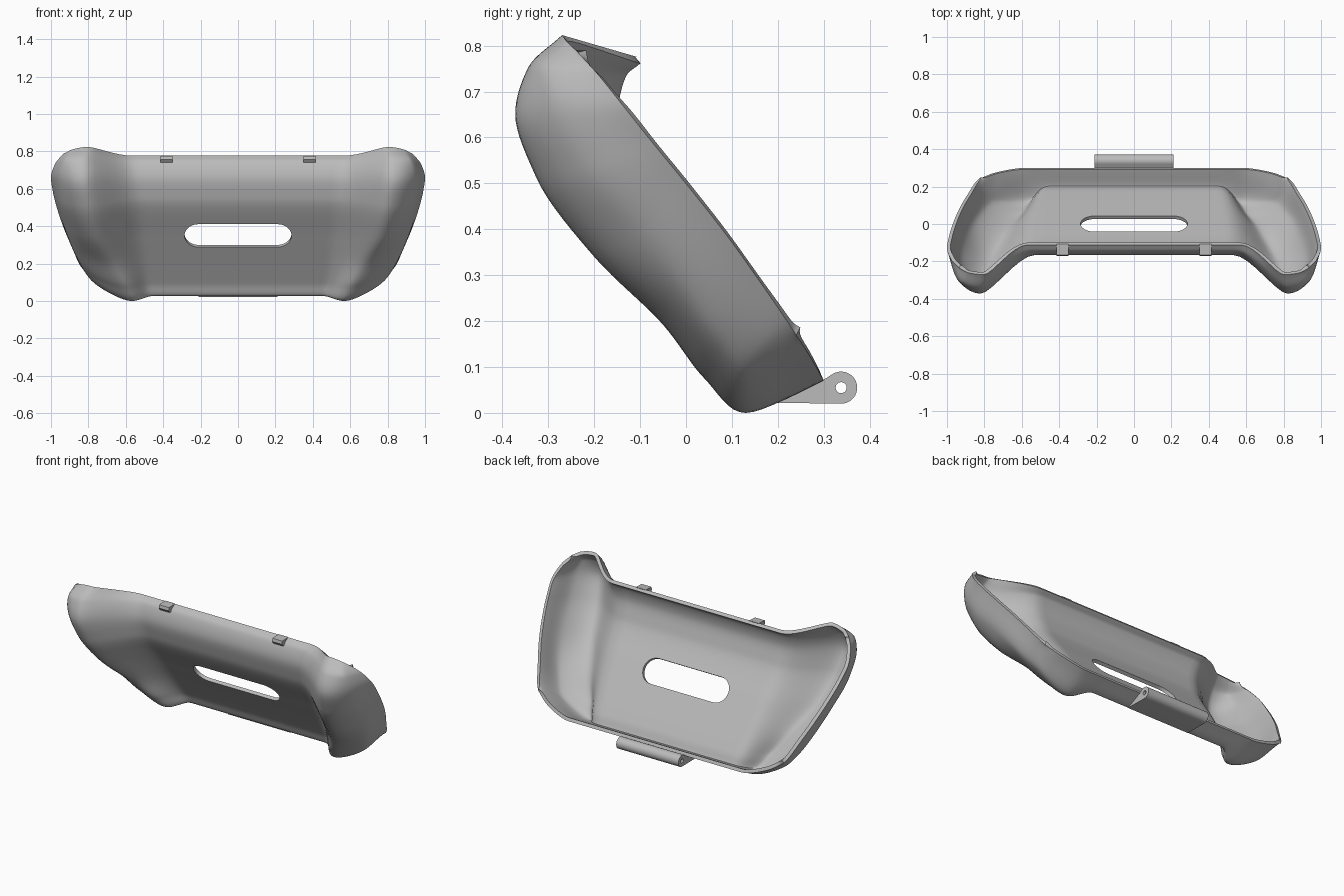
import bpy
import bmesh
import math
from mathutils import Vector, Matrix

cube = bpy.data.objects.get("Cube")
if cube:
    bpy.data.objects.remove(cube, do_unlink=True)

grey = bpy.data.materials.new("plain_grey")
grey.use_nodes = True
grey.diffuse_color = (0.5, 0.5, 0.5, 1)
grey.node_tree.nodes["Principled BSDF"].inputs["Base Color"].default_value = (0.5, 0.5, 0.5, 1)


def make_object(name, bm):
    mesh = bpy.data.meshes.new(name)
    bm.to_mesh(mesh)
    bm.free()
    mesh.materials.append(grey)
    obj = bpy.data.objects.new(name, mesh)
    bpy.context.collection.objects.link(obj)
    return obj


def activate(obj):
    bpy.ops.object.select_all(action='DESELECT')
    obj.select_set(True)
    bpy.context.view_layer.objects.active = obj


def apply_modifiers(obj):
    activate(obj)
    for name in [m.name for m in obj.modifiers]:
        bpy.ops.object.modifier_apply(modifier=name)


def smooth(obj, degrees=35):
    activate(obj)
    bpy.ops.object.shade_smooth_by_angle(angle=math.radians(degrees))


def prism(name, outline, direction):
    """Solid made by pushing a flat outline along a direction."""
    bm = bmesh.new()
    face = bm.faces.new([bm.verts.new(p) for p in outline])
    grown = bmesh.ops.extrude_face_region(bm, geom=[face])["geom"]
    bmesh.ops.translate(bm, vec=direction,
                        verts=[g for g in grown if isinstance(g, bmesh.types.BMVert)])
    bmesh.ops.recalc_face_normals(bm, faces=bm.faces)
    return make_object(name, bm)


def cut(obj, cutter):
    mod = obj.modifiers.new("cut", 'BOOLEAN')
    mod.operation = 'DIFFERENCE'
    mod.solver = 'EXACT'
    mod.object = cutter
    apply_modifiers(obj)
    bpy.data.objects.remove(cutter, do_unlink=True)


def arc(cx, cy, radius, start, end, steps):
    angles = [math.radians(start + (end - start) * i / steps) for i in range(steps + 1)]
    return [(cx + radius * math.cos(a), cy + radius * math.sin(a)) for a in angles]


def curve_1d(vals, steps):
    """Interpolating curve that never overshoots its points."""
    d = [b - a for a, b in zip(vals, vals[1:])]
    inner = [2 * a * b / (a + b) if a * b > 0 else 0 for a, b in zip(d, d[1:])]
    m = [d[0]] + inner + [d[-1]]
    out = []
    for i in range(len(d)):
        for k in range(steps):
            t = k / steps
            out.append(vals[i] + d[i] * t * t * (3 - 2 * t)
                       + m[i] * t * (1 - t) ** 2 - m[i + 1] * t * t * (1 - t))
    return out + [vals[-1]]


def curve_3d(points, steps):
    return [Vector(p) for p in zip(*(curve_1d(axis, steps) for axis in zip(*points)))]


# Shell: profiles run from the top rim, over the outside, to the bottom rim
middle = [(-0.112, 0.777), (-0.147, 0.745), (-0.167, 0.66), (-0.14, 0.545), (-0.015, 0.35),
          (0.08, 0.21), (0.16, 0.09), (0.2, 0.027), (0.3, 0.07)]
crest = [(0.8, -0.27, 0.823), (0.82, -0.345, 0.75), (0.82, -0.372, 0.65),
         (0.8, -0.325, 0.51), (0.76, -0.2, 0.34), (0.68, -0.05, 0.192),
         (0.61, 0.04, 0.075), (0.57, 0.13, 0.0), (0.58, 0.3, 0.07)]
flank = [(0.88, -0.262, 0.812), (0.92, -0.315, 0.745), (0.945, -0.29, 0.65),
         (0.94, -0.22, 0.53), (0.91, -0.1, 0.39), (0.865, 0.0, 0.26),
         (0.82, 0.07, 0.165), (0.76, 0.14, 0.09), (0.74, 0.275, 0.115)]
side_rim = [(0.935, -0.235, 0.785), (0.977, -0.19, 0.735), (1.0, -0.13, 0.66),
            (0.99, -0.07, 0.585), (0.965, 0.01, 0.487), (0.93, 0.09, 0.385),
            (0.885, 0.165, 0.28), (0.85, 0.22, 0.2), (0.83, 0.24, 0.17)]


def middle_at(top_x, bottom_x):
    last = len(middle) - 1
    return [(top_x + (bottom_x - top_x) * i / last, y, z) for i, (y, z) in enumerate(middle)]


columns = [middle_at(0, 0), middle_at(0.32, 0.25), middle_at(0.57, 0.43), crest, flank, side_rim]
ribs = [curve_3d(c, 8) for c in columns]
rows = [curve_3d(r, 8) for r in zip(*ribs)]

bm = bmesh.new()
grid = [[bm.verts.new(p) for p in row] for row in rows]
for upper, lower in zip(grid, grid[1:]):
    for i in range(len(upper) - 1):
        bm.faces.new((upper[i], lower[i], lower[i + 1], upper[i + 1]))
shell = make_object("grip_shell", bm)
shell.modifiers.new("mirror", 'MIRROR').merge_threshold = 0.0005
wall = shell.modifiers.new("wall", 'SOLIDIFY')
wall.thickness = 0.02
wall.offset = -1
apply_modifiers(shell)

# Rounded slot through the middle of the back
along = Vector((0, -0.56, 0.83)).normalized()
outward = Vector((0, -along.z, along.y))
centre = Vector((0, -0.015, 0.35))
stadium = arc(0.212, 0, 0.074, -90, 90, 16) + arc(-0.212, 0, 0.074, 90, 270, 16)
slot = prism("slot_cutter",
             [centre + Vector((a, 0, 0)) + along * b + outward * 0.1 for a, b in stadium],
             outward * -0.2)
slot.hide_render = True
cut(shell, slot)
smooth(shell)

# Hinge lug along the bottom wall, bored for a pin
lug = [(0.2, 0.022)] + arc(0.338, 0.055, 0.035, -90, 120, 20) + [(0.298, 0.071)]
hinge = prism("hinge_lug", [(-0.21, y, z) for y, z in lug], Vector((0.42, 0, 0)))
bore = prism("bore_cutter", [(-0.3, y, z) for y, z in arc(0.338, 0.055, 0.012, 0, 345, 23)],
             Vector((0.6, 0, 0)))
bore.hide_render = True
cut(hinge, bore)
smooth(hinge)

# Two small catches on the top edge
catch = [(-0.108, 0.777), (-0.166, 0.774), (-0.17, 0.756), (-0.158, 0.74), (-0.135, 0.742)]
for name, x in (("left_catch", 0.382), ("right_catch", -0.382)):
    prism(name, [(x - 0.033, y, z) for y, z in catch], Vector((0.066, 0, 0)))
